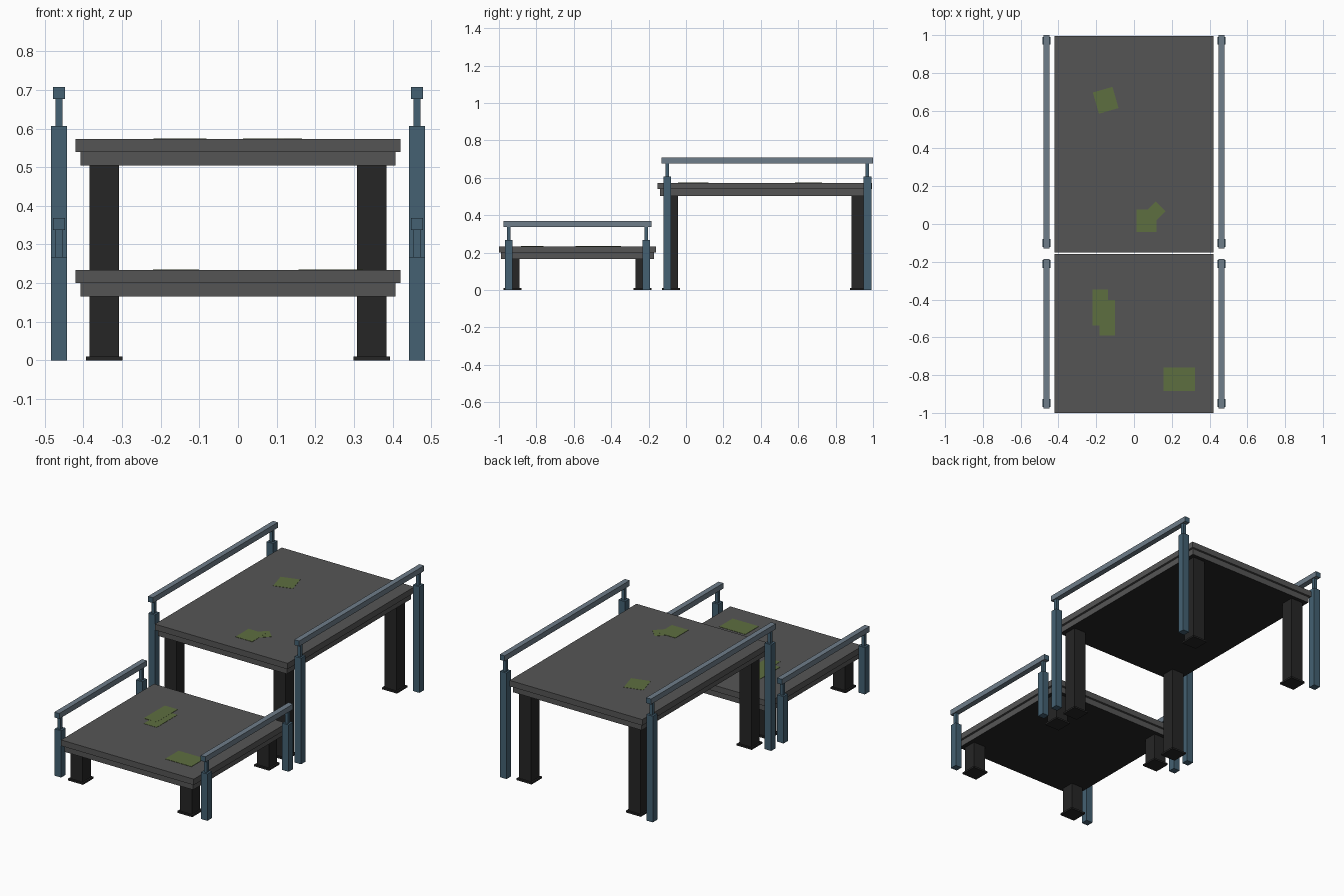
import bpy
import bmesh
from math import radians
from mathutils import Matrix, Vector

if "Cube" in bpy.data.objects:
    bpy.data.objects.remove(bpy.data.objects["Cube"])


def material(name, rgb):
    m = bpy.data.materials.new(name)
    linear = [(c / 255) ** 2.2 for c in rgb]
    m.diffuse_color = (*linear, 1)
    m.use_nodes = True
    m.node_tree.nodes["Principled BSDF"].inputs["Base Color"].default_value = m.diffuse_color
    return m


DECK = material("deck_grey", (86, 86, 86))
DARK = material("dark_metal", (42, 42, 42))
BLUE = material("post_blue", (70, 97, 114))
RAIL = material("rail_blue_grey", (110, 124, 136))
MOSS = material("moss_green", (94, 110, 66))


def box(name, center, size, mat, angle=0, accent=None, accent_axis=None):
    """Box; faces whose normal matches accent_axis take the accent material."""
    bm = bmesh.new()
    bmesh.ops.create_cube(bm, size=1, matrix=Matrix.Diagonal((*size, 1)))
    bm.normal_update()
    if accent:
        for f in bm.faces:
            if any(f.normal.dot(Vector(a)) > 0.9 for a in accent_axis):
                f.material_index = 1
    me = bpy.data.meshes.new(name)
    bm.to_mesh(me)
    bm.free()
    me.materials.append(mat)
    if accent:
        me.materials.append(accent)
    ob = bpy.data.objects.new(name, me)
    ob.location = center
    ob.rotation_euler.z = radians(angle)
    bpy.context.collection.objects.link(ob)
    return ob


def span(name, x, y, z, mat, **kw):
    """Box given by its (min, max) extents."""
    ranges = (x, y, z)
    return box(name, [(a + b) / 2 for a, b in ranges],
               [b - a for a, b in ranges], mat, **kw)


def platform(tag, y0, y1, top, rail_y, post_ys):
    # Two-step deck with a dark underside
    mid, low = top - 0.034, top - 0.069
    span(tag + "_deck_top", (-0.42, 0.42), (y0, y1), (mid, top), DECK)
    span(tag + "_deck_frame", (-0.408, 0.408), (y0 + 0.012, y1 - 0.012), (low, mid),
         DECK, accent=DARK, accent_axis=[(0, 0, -1)])
    for side, s in (("left", -1), ("right", 1)):
        # Legs on foot plates
        for end, y in (("front", y0 + 0.072), ("back", y1 - 0.072)):
            n = f"{tag}_{end}_{side}"
            box(n + "_leg", (s * 0.346, y, low / 2), (0.076, 0.076, low), DARK)
            box(n + "_foot_plate", (s * 0.346, y, 0.005), (0.095, 0.095, 0.01), DARK)
        # Railing posts with thin necks
        post_top, rail_low = top + 0.034, top + 0.104
        for end, y in zip(("front", "back"), post_ys):
            n = f"{tag}_{end}_{side}"
            box(n + "_post", (s * 0.463, y, post_top / 2), (0.041, 0.041, post_top), BLUE)
            span(n + "_post_neck", (s * 0.463 - 0.0095, s * 0.463 + 0.0095),
                 (y - 0.0095, y + 0.0095), (post_top, rail_low), BLUE)
        # Handrail with blue ends
        span(f"{tag}_{side}_handrail", (s * 0.463 - 0.0155, s * 0.463 + 0.0155),
             rail_y, (rail_low, rail_low + 0.031), RAIL,
             accent=BLUE, accent_axis=[(0, 1, 0), (0, -1, 0)])


LOW, HIGH = 0.234, 0.573
platform("lower", -1.0, -0.16, LOW, (-0.977, -0.184), (-0.947, -0.212))
platform("upper", -0.152, 0.995, HIGH, (-0.13, 1.0), (-0.1, 0.97))

# Moss patches lying on the decks: x, y, width, depth, deck height, angle
patches = [
    (-0.15, 0.655, 0.108, 0.117, HIGH, 16),
    (0.066, 0.018, 0.106, 0.119, HIGH, 0),
    (0.105, 0.058, 0.1, 0.073, HIGH, 45),
    (-0.179, -0.443, 0.082, 0.19, LOW, 0),
    (-0.142, -0.497, 0.082, 0.188, LOW, 0),
    (0.24, -0.822, 0.166, 0.122, LOW, 0),
]
for i, (x, y, w, d, z, a) in enumerate(patches):
    h = 0.0012 + 0.0004 * (i % 2)
    box(f"moss_patch_{i + 1}", (x, y, z + h / 2), (w, d, h), MOSS, angle=a)
